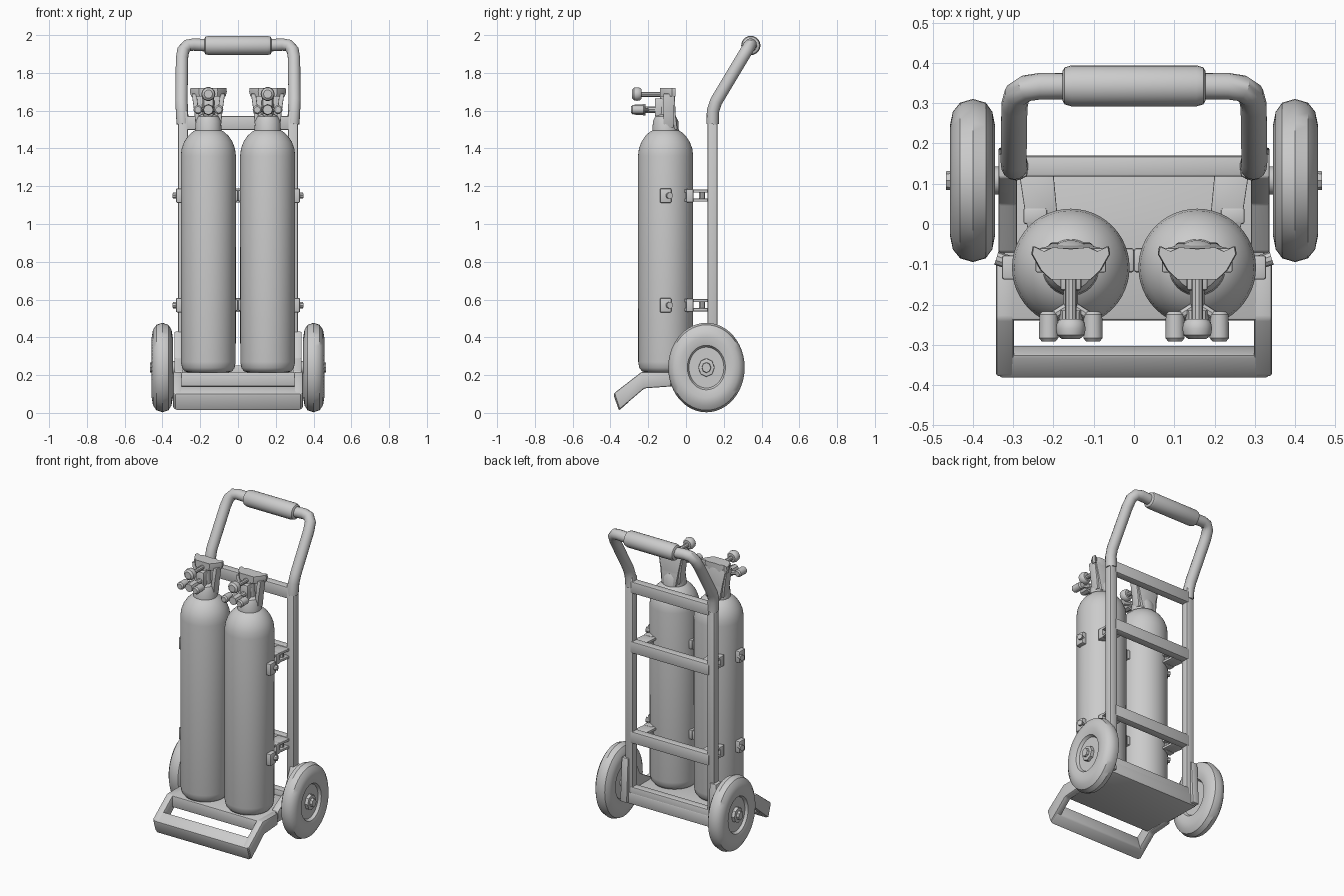
import bpy, bmesh, math
from mathutils import Vector, Matrix

cube = bpy.data.objects.get("Cube")
if cube:
    bpy.data.objects.remove(cube, do_unlink=True)

GREY = (0.6, 0.6, 0.6, 1.0)
mat = bpy.data.materials.new("plain grey")
mat.use_nodes = True
mat.diffuse_color = GREY
mat.node_tree.nodes["Principled BSDF"].inputs["Base Color"].default_value = GREY
parts = []


def finish(name, bm, bevel=0.0):
    bmesh.ops.recalc_face_normals(bm, faces=bm.faces)
    if bevel:
        bmesh.ops.bevel(bm, geom=bm.edges[:], offset=bevel, segments=2,
                        profile=0.5, affect='EDGES', clamp_overlap=True)
    me = bpy.data.meshes.new(name)
    bm.to_mesh(me)
    bm.free()
    me.materials.append(mat)
    ob = bpy.data.objects.new(name, me)
    bpy.context.collection.objects.link(ob)
    parts.append(ob)
    return ob


def loft(name, rings, bevel=0.0):
    """Skin a list of equal-length point rings and cap both ends."""
    bm = bmesh.new()
    rows = [[bm.verts.new(p) for p in ring] for ring in rings]
    n = len(rows[0])
    for a, b in zip(rows, rows[1:]):
        for i in range(n):
            j = (i + 1) % n
            bm.faces.new((a[i], a[j], b[j], b[i]))
    bm.faces.new(rows[0])
    bm.faces.new(rows[-1])
    return finish(name, bm, bevel)


def box(name, x, y, z, bevel=0.006):
    ring = lambda h: [(x[0], y[0], h), (x[1], y[0], h), (x[1], y[1], h), (x[0], y[1], h)]
    return loft(name, [ring(z[0]), ring(z[1])], bevel)


def side_prism(name, pts, x0, x1, bevel=0.006):
    """Extrude a (y, z) outline along x."""
    return loft(name, [[(x, y, z) for y, z in pts] for x in (x0, x1)], bevel)


def lathe(name, profile, loc, axis=(0, 0, 1), sides=40, squash=1.0):
    """Revolve (radius, height) pairs about an axis; squash narrows it in y."""
    rot = Vector((0, 0, 1)).rotation_difference(Vector(axis)).to_matrix()
    rings = []
    for r, h in profile:
        ring = []
        for i in range(sides):
            a = math.tau * i / sides
            p = rot @ Vector((r * math.cos(a), r * math.sin(a), h))
            p.y *= squash
            ring.append(p + Vector(loc))
        rings.append(ring)
    return loft(name, rings)


def rod(name, a, b, r, sides=16, r2=None):
    a, b = Vector(a), Vector(b)
    return lathe(name, [(r, 0), (r2 or r, (b - a).length)], a, (b - a).normalized(), sides)


def tube(name, pts, r):
    """Sweep a round section along a path lying across the model."""
    pts = [Vector(p) for p in pts]
    rings = []
    for i, p in enumerate(pts):
        t = (pts[min(i + 1, len(pts) - 1)] - pts[max(i - 1, 0)]).normalized()
        u = Vector((0, 0.87, -0.5))
        u = (u - t * u.dot(t)).normalized()
        v = t.cross(u)
        rings.append([p + (u * math.cos(math.tau * k / 14) + v * math.sin(math.tau * k / 14)) * r
                      for k in range(14)])
    return loft(name, rings)


# Base plate
loft("base_plate", [[(-0.32, -0.24, z), (0.32, -0.24, z), (0.33, 0.17, z), (-0.33, 0.17, z)]
                    for z in (0.14, 0.215)], 0.008)

# Sloping toe loop: front bar and two arms
side_prism("toe_bar", [(-0.325, 0.145), (-0.385, 0.10), (-0.355, 0.012), (-0.30, 0.06)],
           -0.335, 0.335, 0.01)
arm = [(-0.08, 0.215), (-0.235, 0.217), (-0.38, 0.105), (-0.352, 0.018), (-0.22, 0.13), (-0.08, 0.14)]
for s, side in ((1, "left"), (-1, "right")):
    side_prism(side + "_toe_arm", arm, s * 0.298, s * 0.343, 0.008)

# Frame cross bars
for name, z in (("top", 1.535), ("upper", 1.15), ("lower", 0.57), ("bottom", 0.215)):
    box(name + "_crossbar", (-0.28, 0.28), (0.118, 0.168), (z - 0.037, z + 0.037))

# Handle grip
lathe("handle_grip", [(0.036, -0.178), (0.046, -0.172), (0.051, -0.155), (0.051, 0.155),
                      (0.046, 0.172), (0.036, 0.178)], (0, 0.343, 1.945), (1, 0, 0), 24)

TIRE = [(0.04, 0.43), (0.108, 0.43), (0.118, 0.447), (0.16, 0.457), (0.20, 0.45), (0.226, 0.432),
        (0.237, 0.40), (0.226, 0.368), (0.20, 0.352), (0.16, 0.345), (0.118, 0.355),
        (0.108, 0.37), (0.04, 0.37)]
BOTTLE = [(0.10, 0.212), (0.125, 0.22), (0.139, 0.238), (0.145, 0.27), (0.146, 1.36), (0.141, 1.40),
          (0.128, 1.435), (0.108, 1.465), (0.085, 1.487), (0.07, 1.495), (0.067, 1.545),
          (0.055, 1.57), (0.035, 1.58), (0.03, 1.68)]
CY = -0.108

for s, side in ((1, "left"), (-1, "right")):
    # Upright rail and bent handle tube
    box(side + "_rail", (s * 0.265, s * 0.317), (0.115, 0.166), (0.18, 1.60), 0.008)
    tube(side + "_handle_tube",
         [(s * x, y, z) for x, y, z in ((0.293, 0.141, 1.53), (0.297, 0.143, 1.60), (0.299, 0.16, 1.65),
                                        (0.297, 0.295, 1.875), (0.29, 0.322, 1.92),
                                        (0.268, 0.337, 1.945), (0.235, 0.342, 1.95),
                                        (0.15, 0.343, 1.945))], 0.033)

    # Axle gusset, wheel and hub
    side_prism(side + "_gusset", [(-0.08, 0.15), (-0.07, 0.22), (0.05, 0.29), (0.115, 0.43),
                                  (0.175, 0.43), (0.19, 0.15)], s * 0.29, s * 0.337)
    centre = (0, 0.108, 0.24)
    lathe(side + "_wheel", TIRE, centre, (s, 0, 0), 48, 0.855)
    lathe(side + "_axle", [(0.035, 0.30), (0.035, 0.38)], centre, (s, 0, 0), 16)
    lathe(side + "_hub", [(0.05, 0.42), (0.048, 0.45), (0.028, 0.452), (0.026, 0.467)],
          centre, (s, 0, 0), 8, 0.88)

    # Gas bottle
    cx = s * 0.157
    lathe(side + "_bottle", BOTTLE, (cx, CY, 0), sides=48)

    # Clamps holding the bottle to the frame
    for level, z in (("upper", 1.15), ("lower", 0.57)):
        name = side + "_" + level
        box(name + "_outer_clamp", (s * 0.285, s * 0.328), (-0.138, -0.078), (z - 0.038, z + 0.038))
        rod(name + "_clamp_pin", (s * 0.31, -0.095, z), (s * 0.342, -0.085, z), 0.017, 10)
        box(name + "_inner_clamp", (0, s * 0.025), (-0.12, -0.06), (z - 0.03, z + 0.03))
        for dz in (-0.024, 0.024):
            loft(name + "_bracket_arm",
                 [[(s * x, y, z + dz + h) for x, y in
                   ((0.19, 0.02), (0.265, -0.01), (0.285, 0.125), (0.20, 0.125))]
                  for h in (-0.008, 0.008)], 0.003)
        box(name + "_bracket_pad", (s * 0.215, s * 0.275), (0.0, 0.04), (z - 0.035, z + 0.035))
        rod(name + "_bracket_pin", (s * 0.25, 0.085, z - 0.03), (s * 0.25, 0.085, z + 0.03), 0.016, 10)

    # Valve guard: horned cap, tapered back wall and side legs
    half = [(0.0, -0.062), (0.045, -0.058), (0.068, -0.068), (0.095, -0.056), (0.098, -0.075),
            (0.075, -0.115), (0.05, -0.138), (0.0, -0.138)]
    outline = half + [(-x, y) for x, y in half[-2:0:-1]]
    loft(side + "_guard_cap", [[(cx + x * k, y, z) for x, y in outline]
                               for k, z in ((0.93, 1.675), (1.0, 1.70), (0.97, 1.72))])
    loft(side + "_guard_back", [[(cx - w, -0.085, z), (cx + w, -0.085, z),
                                 (cx + w, y, z), (cx - w, y, z)]
                                for w, y, z in ((0.05, -0.045, 1.50), (0.06, -0.055, 1.58),
                                                (0.082, -0.06, 1.69))], 0.005)
    for d in (-1, 1):
        loft(side + "_guard_leg", [[(cx + d * a, -0.12, z), (cx + d * b, -0.12, z),
                                    (cx + d * b, -0.065, z), (cx + d * a, -0.065, z)]
                                   for a, b, z in ((0.04, 0.066, 1.51), (0.05, 0.074, 1.59),
                                                   (0.062, 0.088, 1.69))], 0.004)

    # Valve body, pipes and knobs
    box(side + "_valve_block", (cx - 0.026, cx + 0.026), (-0.165, -0.09), (1.57, 1.665))
    rod(side + "_valve_stem", (cx, -0.12, 1.685), (cx, -0.25, 1.685), 0.014, 10)
    lathe(side + "_top_knob", [(0.026, 0), (0.034, 0.008), (0.037, 0.024), (0.034, 0.04), (0.022, 0.05)],
          (cx, -0.236, 1.688), (0, -1, 0), 14)
    rod(side + "_outlet", (cx, -0.13, 1.605), (cx, -0.225, 1.605), 0.018, 10)
    rod(side + "_outlet_nut", (cx, -0.215, 1.605), (cx, -0.278, 1.605), 0.03, 8, 0.026)
    for d in (-1, 1):
        rod(side + "_outlet_branch", (cx, -0.2, 1.605), (cx + d * 0.055, -0.235, 1.605), 0.012, 8)
        lathe(side + "_side_knob", [(0.016, 0), (0.023, 0.008), (0.024, 0.066), (0.017, 0.075)],
              (cx + d * 0.055, -0.217, 1.605), (0, -1, 0), 12)

# Smooth shading with sharp edges kept
bpy.ops.object.select_all(action='DESELECT')
for ob in parts:
    ob.select_set(True)
bpy.context.view_layer.objects.active = parts[0]
bpy.ops.object.shade_smooth_by_angle(angle=math.radians(35))
